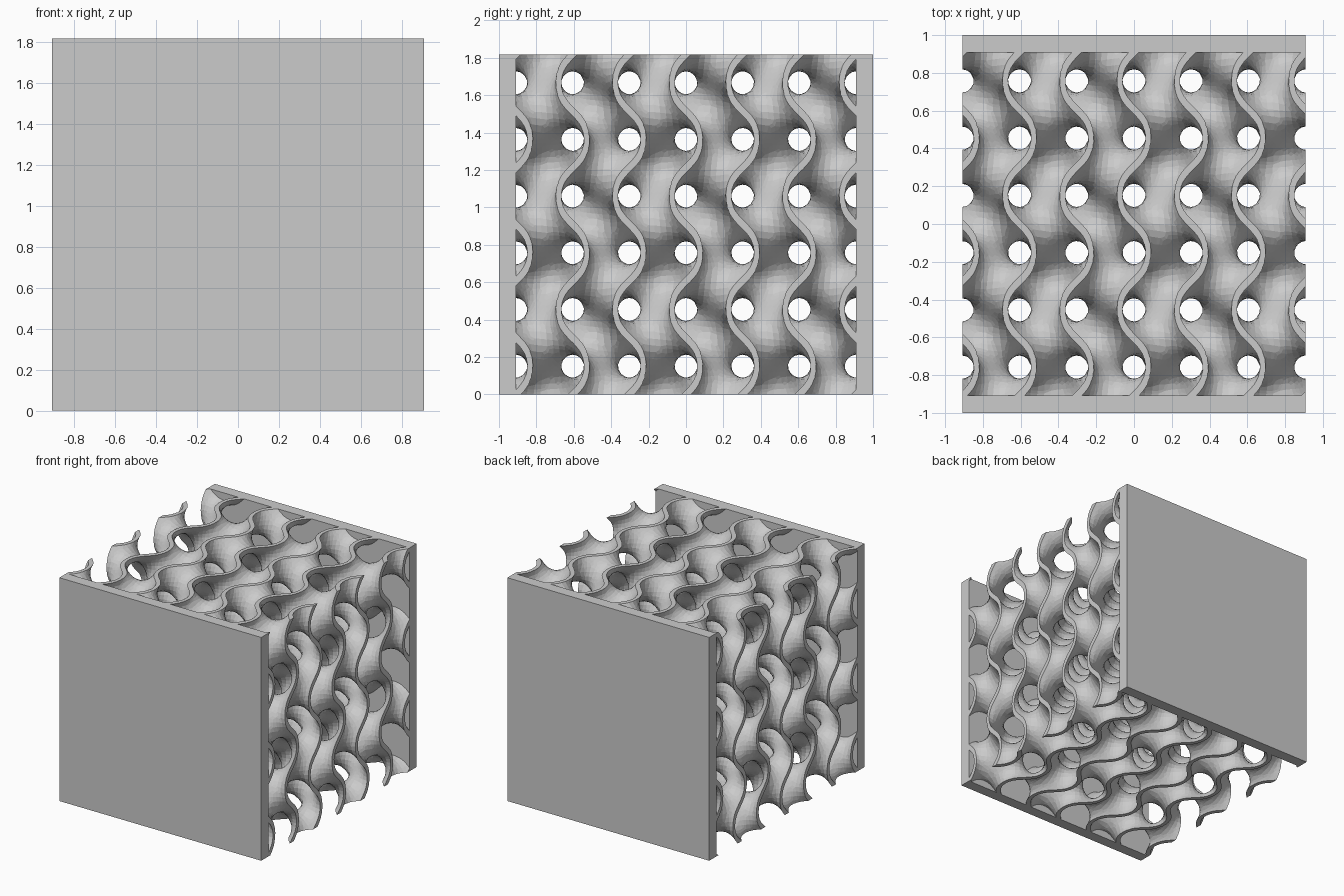
import bpy
import bmesh
from math import sin, cos, pi
from mathutils import Vector

HALF = 1 / 1.1            # half width of the lattice block
PLATE = 1 - HALF          # thickness of each end plate
WALL = 0.03               # thickness of the curved sheet
PERIODS = 3
STEPS = 18                # grid cells per period
PAD = 3                   # extra cells outside the block, trimmed later
SCALE = HALF / (PERIODS * pi)

if "Cube" in bpy.data.objects:
    bpy.data.objects.remove(bpy.data.objects["Cube"], do_unlink=True)

grey = bpy.data.materials.new("light grey")
grey.use_nodes = True
grey.diffuse_color = (0.6, 0.6, 0.6, 1)
grey.node_tree.nodes["Principled BSDF"].inputs["Base Color"].default_value = (0.6, 0.6, 0.6, 1)


def add_object(name, bm):
    mesh = bpy.data.meshes.new(name)
    bm.to_mesh(mesh)
    bm.free()
    mesh.materials.append(grey)
    obj = bpy.data.objects.new(name, mesh)
    bpy.context.collection.objects.link(obj)
    return obj


def add_box(name, size, centre):
    bm = bmesh.new()
    bmesh.ops.create_cube(bm, size=1)
    bmesh.ops.scale(bm, vec=size, verts=bm.verts)
    bmesh.ops.translate(bm, vec=centre, verts=bm.verts)
    return add_object(name, bm)


def field(x, y, z):
    return sin(x) * cos(z) - sin(y) * cos(x) + sin(z) * cos(y)


def gradient(x, y, z):
    return Vector((cos(x) * cos(z) + sin(y) * sin(x),
                   -cos(y) * cos(x) - sin(z) * sin(y),
                   -sin(x) * sin(z) + cos(z) * cos(y)))


def gyroid_sheet():
    """Middle surface: one vertex per crossed grid cell, one quad per crossed grid edge."""
    h = 2 * pi / STEPS
    count = 2 * PAD + PERIODS * STEPS
    shift = (0.37, 0.41, 0.29)   # keeps grid points off the surface

    def position(g):
        return Vector([(g[a] - PAD + shift[a]) * h - PERIODS * pi for a in range(3)])

    span = range(count)
    value = {(i, j, k): field(*position((i, j, k))) for i in span for j in span for k in span}
    crossings, quads = {}, []
    for g, v0 in value.items():
        for a in range(3):
            b, c = (a + 1) % 3, (a + 2) % 3
            end = list(g)
            end[a] += 1
            v1 = value.get(tuple(end))
            if v1 is None or (v0 > 0) == (v1 > 0):
                continue
            point = position(g)
            point[a] += h * v0 / (v0 - v1)
            ring = []
            for db, dc in ((0, 0), (-1, 0), (-1, -1), (0, -1)):
                cell = list(g)
                cell[b] += db
                cell[c] += dc
                ring.append(tuple(cell))
                crossings.setdefault(ring[-1], []).append(point)
            quads.append(ring if v0 > 0 else ring[::-1])

    bm = bmesh.new()
    verts = {}
    for cell, points in crossings.items():
        p = sum(points, Vector()) / len(points)
        for _ in range(3):
            n = gradient(*p)
            p = p - n * (field(*p) / max(n.length_squared, 0.1))
        verts[cell] = bm.verts.new(p * SCALE + Vector((0, 0, HALF)))
    for ring in quads:
        bm.faces.new([verts[c] for c in ring])

    # Drop pinched vertices on the outer rim so the thickened sheet is closed
    for _ in range(4):
        bad = [v for v in bm.verts if sum(e.is_boundary for e in v.link_edges) > 2]
        if not bad:
            break
        bmesh.ops.delete(bm, geom=bad, context='VERTS')
    bmesh.ops.delete(bm, geom=[v for v in bm.verts if not v.link_faces], context='VERTS')
    return add_object("gyroid_lattice", bm)


# Curved lattice: thicken the sheet and trim it flat to the block
lattice = gyroid_sheet()
block = add_box("trim_block", (2 * HALF, 2 * HALF + 0.02, 2 * HALF), (0, 0, HALF))
block.hide_render = True

solid = lattice.modifiers.new("thickness", 'SOLIDIFY')
solid.thickness = WALL
solid.offset = 0
trim = lattice.modifiers.new("trim", 'BOOLEAN')
trim.operation = 'INTERSECT'
trim.object = block

for solver in ('MANIFOLD', 'EXACT'):
    trim.solver = solver
    bpy.context.view_layer.update()
    evaluated = lattice.evaluated_get(bpy.context.evaluated_depsgraph_get())
    trimmed = bpy.data.meshes.new_from_object(evaluated)
    reach = max((abs(v.co.x) for v in trimmed.vertices), default=0)
    if 0.9 < reach < HALF + 0.001:
        break
lattice.modifiers.clear()
lattice.data = trimmed
bpy.data.objects.remove(block, do_unlink=True)

# Flat end plates
for name, side in (("front_plate", -1), ("back_plate", 1)):
    add_box(name, (2 * HALF, PLATE, 2 * HALF), (0, side * (HALF + PLATE / 2), HALF))
